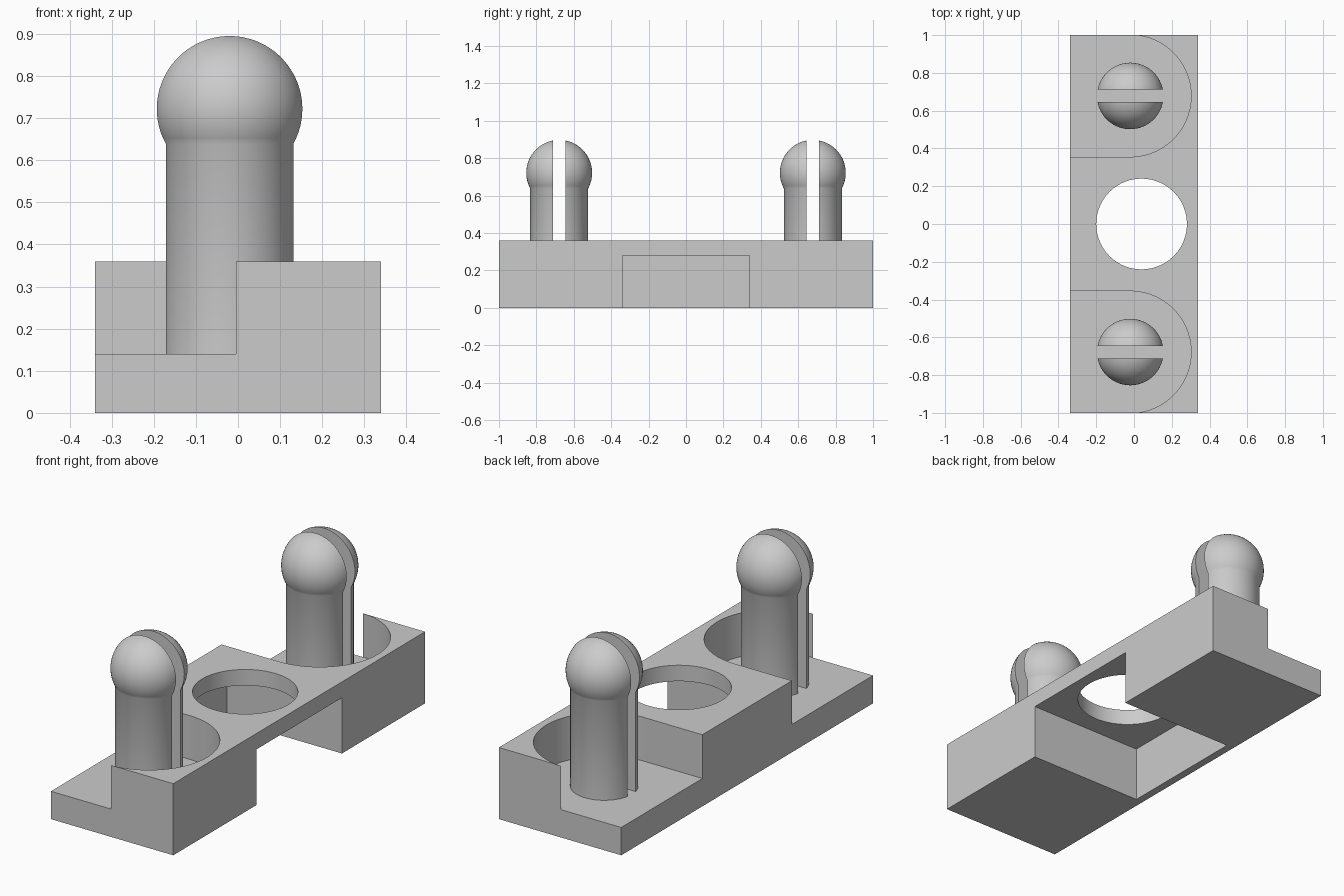
import bpy, bmesh, math
from mathutils import Matrix, Vector

cube = bpy.data.objects.get("Cube")
if cube:
    bpy.data.objects.remove(cube, do_unlink=True)

grey = bpy.data.materials.new("light grey")
grey.use_nodes = True
colour = (0.6, 0.6, 0.6, 1)
grey.diffuse_color = colour
grey.node_tree.nodes["Principled BSDF"].inputs["Base Color"].default_value = colour


def make(name, bm):
    bmesh.ops.recalc_face_normals(bm, faces=bm.faces)
    mesh = bpy.data.meshes.new(name)
    bm.to_mesh(mesh)
    bm.free()
    mesh.materials.append(grey)
    obj = bpy.data.objects.new(name, mesh)
    bpy.context.collection.objects.link(obj)
    return obj


def box(name, low, high):
    low, high = Vector(low), Vector(high)
    bm = bmesh.new()
    bmesh.ops.create_cube(bm, size=1, matrix=Matrix.Translation((low + high) / 2)
                          @ Matrix.Diagonal((*(high - low), 1)))
    return make(name, bm)


def cylinder(name, x, y, radius, low, high):
    bm = bmesh.new()
    bmesh.ops.create_cone(bm, cap_ends=True, segments=96, radius1=radius, radius2=radius,
                          depth=high - low, matrix=Matrix.Translation((x, y, (low + high) / 2)))
    return make(name, bm)


def cut(obj, *cutters):
    for cutter in cutters:
        cutter.hide_render = True
        mod = obj.modifiers.new("cut", 'BOOLEAN')
        mod.operation, mod.solver, mod.object = 'DIFFERENCE', 'EXACT', cutter
        bpy.context.view_layer.objects.active = obj
        bpy.ops.object.modifier_apply(modifier=mod.name)
        bpy.data.objects.remove(cutter, do_unlink=True)


def smooth(obj):
    bpy.ops.object.select_all(action='DESELECT')
    obj.select_set(True)
    bpy.context.view_layer.objects.active = obj
    bpy.ops.object.shade_smooth_by_angle(angle=math.radians(32))


W, PEG_X, PEG_Y = 0.34, -0.02, 0.678
FLOOR, POCKET_R = 0.14, 0.3225

# Base block: underside recess and round opening
base = box("base_block", (-W, -1, 0), (W, 1, 0.36))
cut(base,
    box("underside_cutter", (-0.30, -W, -0.1), (W + 0.1, W, 0.28)),
    cylinder("hole_cutter", 0.04, 0, 0.24, 0.1, 0.5))

# Round-ended pockets open to the side and the ends
for side in (-1, 1):
    inner, outer = side * (PEG_Y - POCKET_R), side * 1.1
    cut(base,
        cylinder("pocket_round_cutter", PEG_X, side * PEG_Y, POCKET_R, FLOOR, 0.5),
        box("pocket_open_cutter", (-W - 0.1, min(inner, outer), FLOOR),
            (PEG_X, max(inner, outer), 0.5)))
smooth(base)

# Split pegs with ball heads
SHAFT_R, BALL_R, BALL_Z = 0.155, 0.176, 0.722
neck = -math.acos(SHAFT_R / BALL_R)
for name, side in (("front_peg", -1), ("back_peg", 1)):
    profile = [(0, FLOOR - 0.01), (SHAFT_R, FLOOR - 0.01)]
    for i in range(25):
        a = neck + (math.pi / 2 - neck) * i / 24
        profile.append((BALL_R * math.cos(a), BALL_Z + BALL_R * math.sin(a)))
    bm = bmesh.new()
    verts = [bm.verts.new((r, 0, z)) for r, z in profile]
    edges = [bm.edges.new(pair) for pair in zip(verts, verts[1:])]
    bmesh.ops.spin(bm, geom=verts + edges, cent=(0, 0, 0), axis=(0, 0, 1),
                   angle=math.tau, steps=64)
    bmesh.ops.remove_doubles(bm, verts=bm.verts, dist=0.0005)
    bmesh.ops.translate(bm, verts=bm.verts, vec=(PEG_X, side * PEG_Y, 0))
    peg = make(name, bm)
    y = side * PEG_Y
    cut(peg, box("slot_cutter", (-0.4, y - 0.033, 0), (0.4, y + 0.033, 1)))
    smooth(peg)
